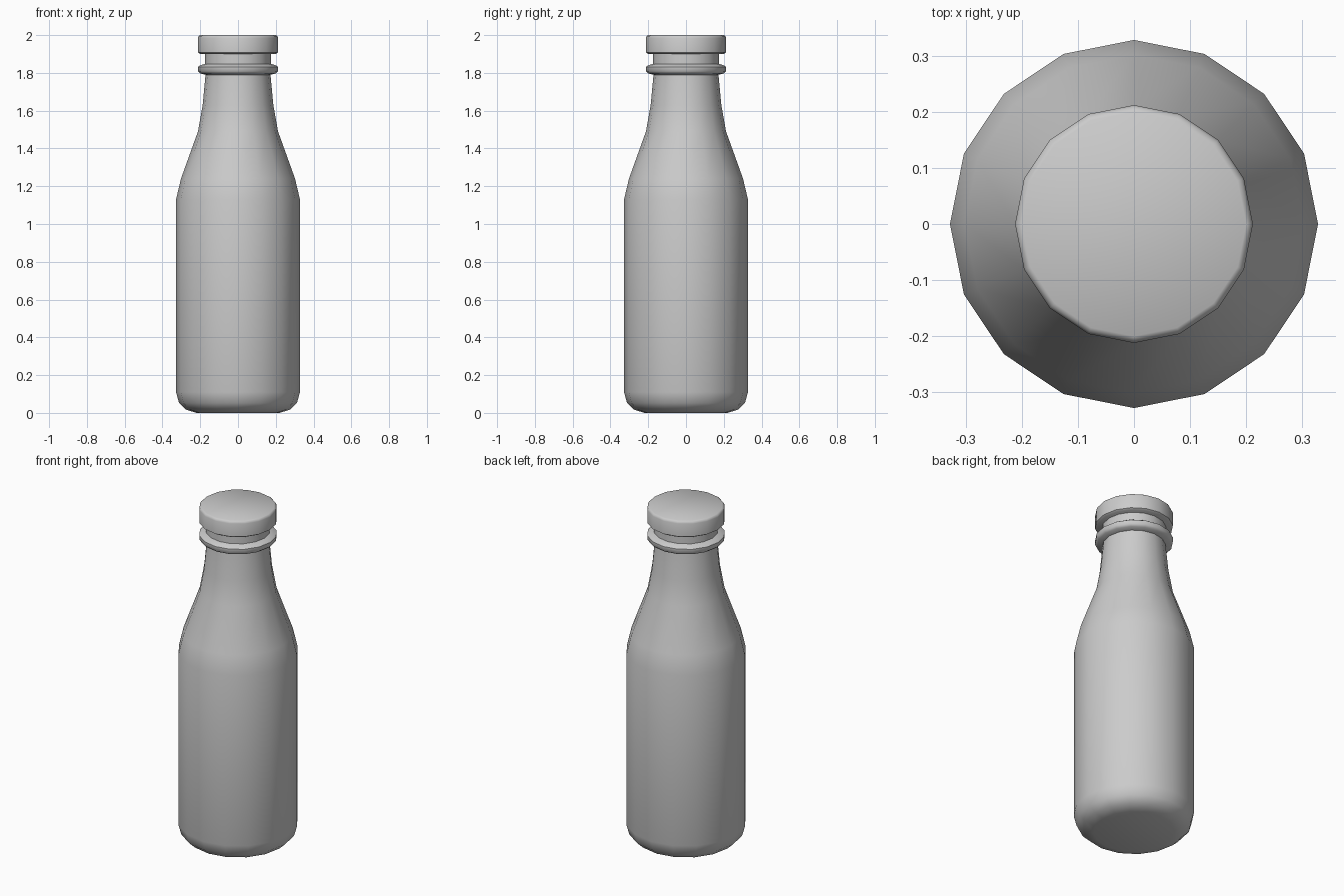
import bpy, bmesh
from math import pi, sin, cos, radians

SIDES = 16

cube = bpy.data.objects.get("Cube")
if cube:
    bpy.data.objects.remove(cube, do_unlink=True)

grey = bpy.data.materials.new("light grey")
grey.use_nodes = True
colour = (0.6, 0.6, 0.6, 1)
grey.diffuse_color = colour
grey.node_tree.nodes["Principled BSDF"].inputs["Base Color"].default_value = colour


def lathe(name, profile):
    """Turn a (radius, height) profile round z and close both ends."""
    bm = bmesh.new()
    rings = [[bm.verts.new((r * cos(2 * pi * i / SIDES), r * sin(2 * pi * i / SIDES), z))
              for i in range(SIDES)] for r, z in profile]
    for low, high in zip(rings, rings[1:]):
        for i in range(SIDES):
            j = (i + 1) % SIDES
            bm.faces.new((low[i], low[j], high[j], high[i]))
    bm.faces.new(rings[0][::-1])
    bm.faces.new(rings[-1])
    mesh = bpy.data.meshes.new(name)
    bm.to_mesh(mesh)
    bm.free()
    mesh.materials.append(grey)
    obj = bpy.data.objects.new(name, mesh)
    bpy.context.collection.objects.link(obj)
    bpy.ops.object.select_all(action='DESELECT')
    obj.select_set(True)
    bpy.context.view_layer.objects.active = obj
    bpy.ops.object.shade_smooth_by_angle(angle=radians(50))
    return obj


# Bottle body: rounded base, straight wall, shoulder, neck and collar ring
lathe("bottle_body", [
    (0.22, 0), (0.275, 0.017), (0.312, 0.052), (0.328, 0.11),
    (0.328, 1.13), (0.302, 1.24), (0.212, 1.49), (0.187, 1.63), (0.172, 1.79),
    (0.2, 1.797), (0.212, 1.808), (0.212, 1.832), (0.2, 1.84), (0.175, 1.848),
    (0.175, 1.91)])

# Cap with a softened top edge
lathe("cap", [(0.2, 1.9), (0.212, 1.908), (0.212, 1.985), (0.208, 1.995), (0.2, 2)])
